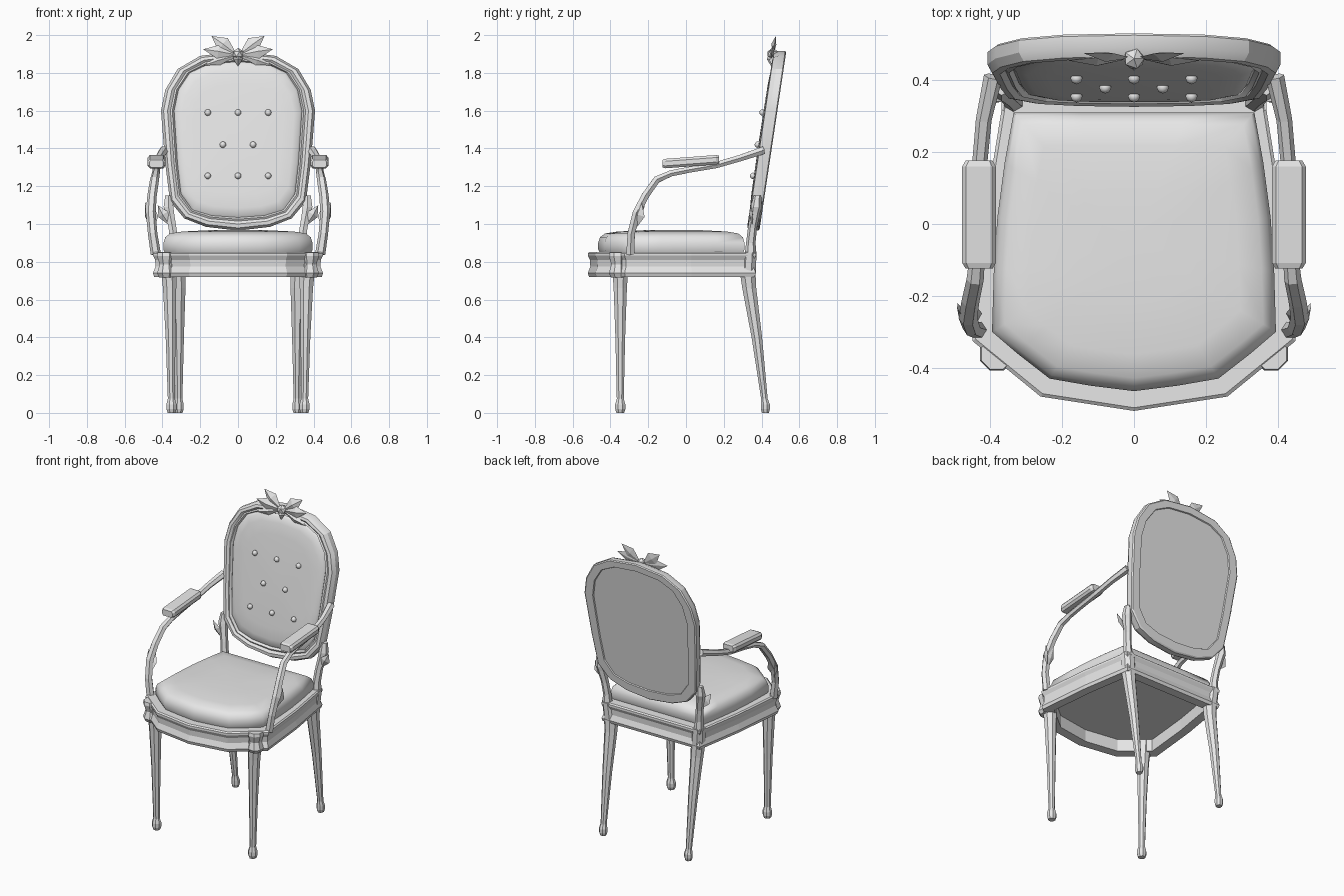
import bpy, bmesh, math
from mathutils import Vector as V

if "Cube" in bpy.data.objects:
    bpy.data.objects.remove(bpy.data.objects["Cube"])

mat = bpy.data.materials.new("plain light grey")
mat.diffuse_color = (0.8, 0.8, 0.8, 1)
mat.use_nodes = True
mat.node_tree.nodes["Principled BSDF"].inputs["Base Color"].default_value = mat.diffuse_color


def make(name, verts, faces, smooth=None, mirror=False):
    me = bpy.data.meshes.new(name)
    me.from_pydata([tuple(v) for v in verts], [], faces)
    bm = bmesh.new()
    bm.from_mesh(me)
    bmesh.ops.recalc_face_normals(bm, faces=bm.faces)
    bm.to_mesh(me)
    bm.free()
    ob = bpy.data.objects.new(name, me)
    bpy.context.collection.objects.link(ob)
    me.materials.append(mat)
    if mirror:
        ob.modifiers.new("mirror", 'MIRROR')
    if smooth:
        bpy.ops.object.select_all(action='DESELECT')
        ob.select_set(True)
        bpy.context.view_layer.objects.active = ob
        bpy.ops.object.shade_smooth_by_angle(angle=math.radians(smooth))
    return ob


def loft(name, rings, closed=False, **kw):
    """Skin equal-length rings; cap the ends unless the loft closes on itself."""
    n, m = len(rings[0]), len(rings)
    verts = [p for r in rings for p in r]
    faces = []
    for i in range(m if closed else m - 1):
        a, b = i * n, (i + 1) % m * n
        faces += [(a + k, a + (k + 1) % n, b + (k + 1) % n, b + k) for k in range(n)]
    if not closed:
        faces += [tuple(range(n)), tuple(range((m - 1) * n, m * n))]
    return make(name, verts, faces, **kw)


def full(half):
    """Mirror a half outline that starts and ends on x = 0."""
    return half + [(-x, y) for x, y in reversed(half) if x > 0.001]


def scaled(outline, s, c):
    return [(x * s, c + (y - c) * s) for x, y in outline]


def post(name, path, n=8, **kw):
    """Upright shape from horizontal rings: (x, y, z, radius)."""
    rings = [[(x + r * math.cos(math.tau * (k + .5) / n), y + r * math.sin(math.tau * (k + .5) / n), z)
              for k in range(n)] for x, y, z, r in path]
    return loft(name, rings, mirror=True, **kw)


def leaf(name, base, tip, width, normal, thick=0.014, mirror=True):
    b, t, nrm = V(base), V(tip), V(normal).normalized()
    side = (t - b).cross(nrm).normalized() * width / 2
    mid = b.lerp(t, 0.55)
    verts = [b, mid + side, t, mid - side, mid + nrm * thick, mid - nrm * thick * 0.5]
    faces = [(i, (i + 1) % 4, c) for c in (4, 5) for i in range(4)]
    return make(name, verts, faces, mirror=mirror)


# seat rail with scooped moulding
rail = full([(0, -.52), (.26, -.48), (.45, -.325), (.415, .03), (.36, .37), (0, .37)])
prof = [(.985, .72), (1, .74), (.97, .775), (.975, .81), (1, .832), (1, .845), (.98, .852),
        (.85, .852), (.85, .72)]
loft("seat_rail", [[(x, y, z) for x, y in scaled(rail, s, -.07)] for s, z in prof], closed=True)
loft("seat_base", [[(x, y, z) for x, y in scaled(rail, .87, -.07)] for z in (.80, .84)])

# seat cushion
cush = full([(0, -.465), (.12, -.45), (.235, -.43), (.325, -.36), (.395, -.30), (.39, -.13),
             (.38, .02), (.36, .17), (.335, .31), (.15, .31), (0, .31)])
cp = [(.97, .84), (1, .865), (1.0, .90), (.975, .93), (.91, .95), (.75, .96), (.4, .967), (.05, .968)]
loft("seat_cushion", [[(x, y, z) for x, y in scaled(cush, s, -.06)] for s, z in cp], smooth=50)

# oval back, leaning backwards
outer = full([(0, .965), (.17, .985), (.285, 1.03), (.36, 1.12), (.385, 1.32), (.408, 1.6),
              (.385, 1.71), (.32, 1.82), (.20, 1.89), (0, 1.915)])
inner = full([(0, 1.035), (.14, 1.045), (.24, 1.075), (.302, 1.16), (.32, 1.32), (.338, 1.6),
              (.315, 1.71), (.255, 1.80), (.16, 1.845), (0, 1.86)])


def lean(x, z, d):
    return (x, .377 + .15 * (z - 1.1) + d, z)


sect = [(0, .026), (0, -.008), (.2, -.032), (.5, -.036), (.72, -.026), (.86, -.032),
        (1, -.018), (1, .02), (.9, .032), (.12, .032)]
loft("back_frame", [[lean(a[0] + (b[0] - a[0]) * t, a[1] + (b[1] - a[1]) * t, d)
                     for a, b in zip(outer, inner)] for t, d in sect], closed=True, smooth=25)
pad = [(1.02, .025), (1.02, -.012), (.97, -.028), (.88, -.036), (.7, -.04), (.05, -.042)]
loft("back_pad", [[lean(x, z, d) for x, z in scaled(inner, s, 1.45)] for s, d in pad], smooth=50)

# tufting buttons
for x, z in [(i * .16, z) for z in (1.255, 1.59) for i in (-1, 0, 1)] + [(-.08, 1.42), (.08, 1.42)]:
    bpy.ops.mesh.primitive_uv_sphere_add(segments=8, ring_count=6, radius=.017, location=lean(x, z, -.045))
    b = bpy.context.object
    b.name = "back_button"
    b.data.materials.append(mat)
    bpy.ops.object.shade_smooth()

# legs
post("front_leg", [(.352, -.348, 0, .022), (.352, -.348, .02, .029), (.352, -.348, .045, .029),
                   (.353, -.348, .075, .020), (.357, -.348, .40, .028), (.362, -.348, .66, .038),
                   (.365, -.348, .73, .043), (.372, -.35, .83, .045)])
post("front_corner_block", [(.38, -.36, .718, .040), (.382, -.362, .74, .05), (.38, -.36, .785, .038),
                            (.382, -.362, .83, .05), (.382, -.362, .85, .046)])
post("back_leg", [(.312, .42, 0, .020), (.312, .42, .02, .026), (.312, .42, .045, .026),
                  (.312, .415, .075, .019), (.314, .375, .40, .030), (.315, .335, .66, .040),
                  (.318, .328, .73, .044), (.33, .335, .85, .042)])
post("back_stile", [(.335, .342, .83, .032), (.337, .343, .90, .025), (.347, .352, .98, .024),
                    (.362, .366, 1.06, .027), (.368, .372, 1.09, .030), (.368, .378, 1.15, .020)], n=6)

# arms: six-sided tube along a curved path
path = [V(p) for p in [(.435, -.295, .84), (.452, -.290, .95), (.462, -.262, 1.06), (.455, -.215, 1.15),
                       (.442, -.155, 1.235), (.435, -.08, 1.268), (.432, .02, 1.288), (.43, .16, 1.312),
                       (.418, .29, 1.35), (.392, .41, 1.39)]]
rad = [.027, .025, .026, .025, .024, .021, .020, .021, .022, .026]
rings = []
for i, p in enumerate(path):
    t = (path[min(i + 1, 9)] - path[max(i - 1, 0)]).normalized()
    up = t.cross(V((1, 0, 0))).normalized()
    sd = up.cross(t)
    rings.append([p + (sd * math.cos(a) + up * math.sin(a) * .9) * rad[i]
                  for a in (k * math.tau / 6 for k in range(6))])
loft("arm", rings, mirror=True)

# arm pads
rings = []
for y, s in [(-.124, .8), (-.108, 1), (.16, 1), (.176, .8)]:
    zc = 1.33 + .075 * (y - .025)
    rings.append([(.431 + x * s, y, zc + z * s) for x, z in
                  [(-.036, -.025), (.036, -.025), (.047, -.012), (.047, .012),
                   (.036, .025), (-.036, .025), (-.047, .012), (-.047, -.012)]])
loft("arm_pad", rings, mirror=True)

# leaves on the arm supports and back stiles
leaf("arm_leaf", (.455, -.27, .97), (.492, -.235, 1.115), .075, (1, -.5, 0))
leaf("arm_leaf_inner", (.445, -.29, .97), (.45, -.215, 1.10), .05, (0, -1, .3))
leaf("stile_leaf", (.36, .35, .99), (.425, .345, 1.10), .06, (.3, -1, 0))

# leaf crest at the top of the back
for tip, w in [((.14, .475, 1.995), .085), ((.185, .455, 1.925), .075), ((.18, .455, 1.84), .05)]:
    leaf("crest_leaf", (.005, .462, 1.895), tip, w, (0, -1, .15), .018)
leaf("crest_drop", (0, .452, 1.92), (0, .452, 1.835), .05, (0, -1, 0), .025, False)
bpy.ops.mesh.primitive_ico_sphere_add(subdivisions=1, radius=.032, location=(0, .46, 1.9))
bpy.context.object.name = "crest_bud"
bpy.context.object.data.materials.append(mat)
